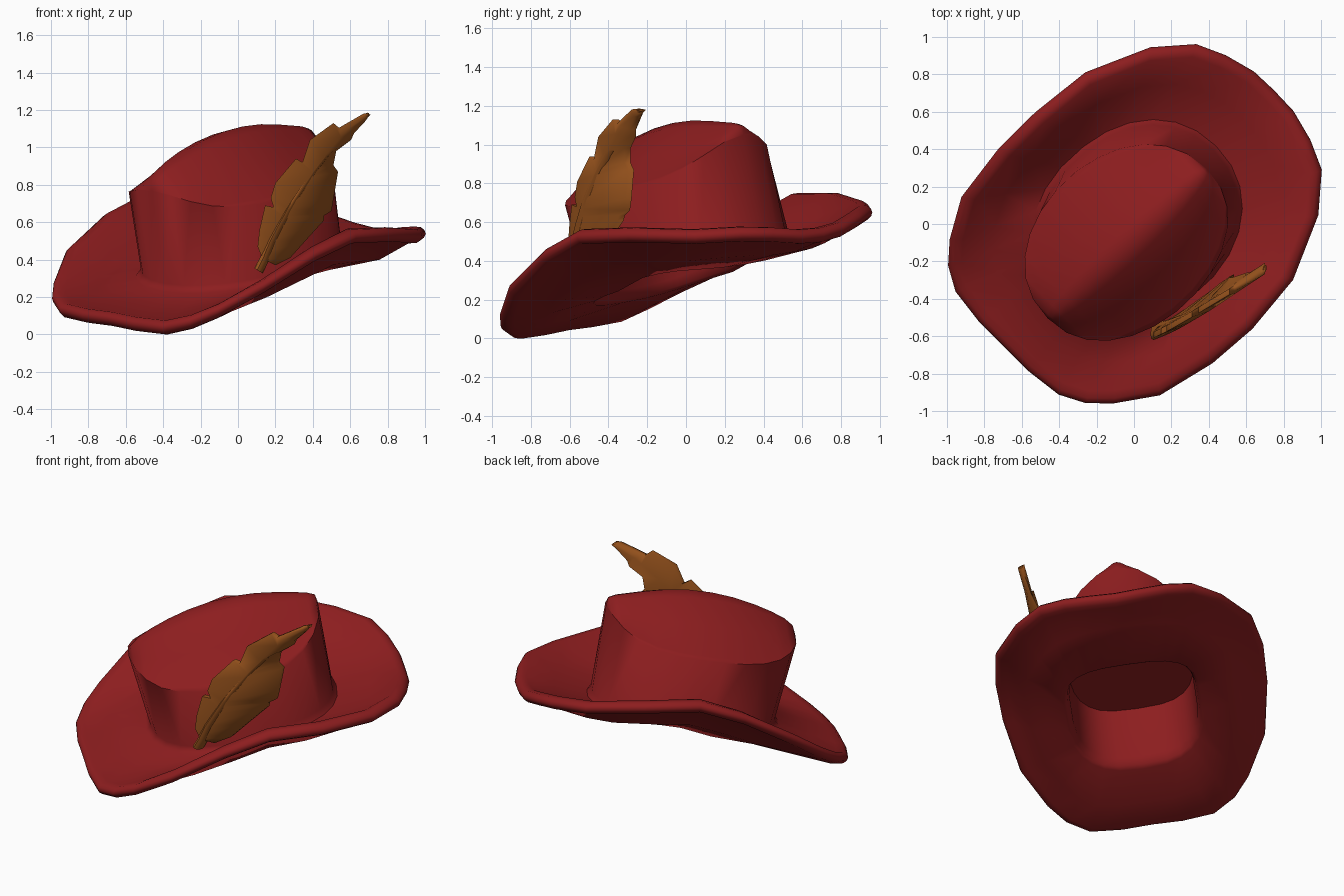
import bpy, bmesh, math
from mathutils import Vector

if "Cube" in bpy.data.objects:
    bpy.data.objects.remove(bpy.data.objects["Cube"])


def material(name, rgb):
    m = bpy.data.materials.new(name)
    m.diffuse_color = (*rgb, 1)
    m.use_nodes = True
    m.node_tree.nodes["Principled BSDF"].inputs["Base Color"].default_value = m.diffuse_color
    return m


RED = material("deep red felt", (0.265, 0.0125, 0.0135))
BROWN = material("tawny brown", (0.31, 0.086, 0.012))


def skin(bm, rows, capped=False):
    """Join neighbouring closed rings of vertices with quads."""
    n = len(rows[0])
    for a, b in zip(rows, rows[1:]):
        for j in range(n):
            k = (j + 1) % n
            bm.faces.new((a[j], a[k], b[k], b[j]))
    if capped:
        bm.faces.new(rows[0])
        bm.faces.new(rows[-1])


def finish(bm, name, mat, angle):
    bmesh.ops.remove_doubles(bm, verts=bm.verts, dist=0.0005)
    bmesh.ops.recalc_face_normals(bm, faces=bm.faces)
    me = bpy.data.meshes.new(name)
    bm.to_mesh(me)
    bm.free()
    me.materials.append(mat)
    ob = bpy.data.objects.new(name, me)
    bpy.context.collection.objects.link(ob)
    bpy.ops.object.select_all(action='DESELECT')
    ob.select_set(True)
    bpy.context.view_layer.objects.active = ob
    bpy.ops.object.shade_smooth_by_angle(angle=math.radians(angle))
    return ob


# Half outline of the brim edge, front to back: along, sideways, height
BRIM = [(-.955, 0, .085), (-.955, .19, .08), (-.93, .39, .085), (-.86, .52, .13),
        (-.755, .62, .2), (-.55, .75, .345), (-.23, .81, .52), (.05, .82, .62),
        (.39, .785, .625), (.73, .635, .60), (.915, .475, .595), (.985, .32, .575),
        (1.03, .15, .545), (1.035, 0, .535)]
N = len(BRIM) - 1
ROLL = 0.12
YAW = 0.026


def plane(u):
    return 0.34 + 0.2 * u          # the tilted plane the crown sits on


def place(u, v, h):
    """Hat space (along, sideways, height) to the turned and rolled world."""
    z = h + ROLL * v
    v -= 0.085 * (h - plane(u)) + YAW * u
    return Vector(((u - v) * .7071, (u + v) * .7071, z))


def turn(i):
    """Cosine and sine of the ring angle, exact at both ends."""
    t = math.pi * i / N
    return math.cos(t), (math.sin(t) if 0 < i < N else 0.0)


def base(i, grow=0.0, dh=0.0, power=0.93):
    c, s = turn(i)
    u = 0.02 - (0.56 + grow) * math.copysign(abs(c) ** power, c)
    lift = 0.06 * s ** 2 * (0.5 if c > 0 else 1)
    return u, (0.47 + grow) * s ** power, plane(u) + dh + lift


def edge(i, inset, dh):
    u, v, h = BRIM[i]
    d = Vector((u, v)).normalized() * inset
    return u - d.x, v - (d.y if v else 0), h + dh


def brim_mid(i, f, dh):
    p = Vector(base(i)).lerp(Vector(BRIM[i]), f)
    return p.x, p.y, p.z + dh - 0.02 * turn(i)[1]


def crown(i, f, drop):
    """Crown top: f = 1 at the rim, 0 at the ridge along the middle."""
    c, s = turn(i)
    u = -0.1 - 0.583 * c
    ends = (0.09 if c > 0 else 0.14) * abs(c) ** 5
    rim = 0.475 + ends
    ridge = rim + (0.305 - ends * .4) * s ** 0.9
    return u, 0.46 * s ** .9 * f, plane(u) + ridge + (rim - ridge) * drop


def opening(i, grow, dh, power):
    """Squarish hole for the head, a little shorter at the back."""
    u, v, h = base(i, grow, dh, power)
    return (u if u < 0 else u * .87), v + .01 * turn(i)[1], h


def hollow(i, f):
    """Flat ceiling of the opening."""
    u, v, h = opening(i, -.1, 0, .65)
    return u, v * f, plane(u) + .335


# Hat: rings from the ridge, down the crown, round the brim and up inside
RINGS = [lambda i: crown(i, 0, 0), lambda i: crown(i, .17, .08),
         lambda i: crown(i, .5, .5), lambda i: crown(i, .93, .96),
         lambda i: crown(i, 1, 1.02),
         lambda i: base(i, .0, .04), lambda i: base(i, .025, .005),
         lambda i: brim_mid(i, .5, .02), lambda i: edge(i, .07, .035),
         lambda i: edge(i, .03, .035), lambda i: edge(i, .008, .018),
         lambda i: edge(i, 0, 0), lambda i: edge(i, .008, -.02),
         lambda i: edge(i, .03, -.038), lambda i: edge(i, .07, -.042),
         lambda i: brim_mid(i, .5, -.048), lambda i: opening(i, -.06, -.06, .75),
         lambda i: opening(i, -.085, -.045, .67), lambda i: opening(i, -.1, 0, .65),
         lambda i: hollow(i, 1), lambda i: hollow(i, 0)]

bm = bmesh.new()
rows = []
for ring in RINGS:
    row = []
    for j in range(2 * N):
        u, v, h = ring(j if j <= N else 2 * N - j)
        row.append(bm.verts.new(place(u, v if j <= N else -v, h)))
    rows.append(row)
skin(bm, rows)
finish(bm, "hat", RED, 62)

# Feather: stations of left edge, shaft and right edge as (x, z) pairs
VANE = [(.12, .43, .14, .40, .20, .37), (.105, .47, .155, .44, .28, .41),
        (.115, .56, .18, .50, .36, .50), (.145, .69, .225, .585, .46, .61),
        (.19, .68, .25, .63, .46, .635), (.175, .73, .27, .67, .50, .66),
        (.20, .81, .30, .72, .51, .72), (.31, .94, .38, .84, .535, .87),
        (.345, .92, .40, .87, .51, .905), (.385, 1.04, .46, .95, .525, .98),
        (.51, 1.13, .55, 1.055, .605, 1.04), (.54, 1.105, .585, 1.095, .62, 1.075),
        (.67, 1.18, .68, 1.165, .685, 1.145), (.70, 1.185, .70, 1.18, .70, 1.17)]


def on_feather(x, z, off=0.0):
    return Vector((x, -.59 + .57 * (x - .1) - off, z))


def bow(z):
    """Bulge of the feather, greatest half way up."""
    return math.sin(math.pi * min(1, max(0, (z - .34) / .84)))


bm = bmesh.new()
rows = []
for lx, lz, qx, qz, rx, rz in VANE:
    b = bow(qz)
    left, mid, right = .012 * b, .03 * b - .01, -.06 * b
    pts = [(lx, lz, left + .016), (qx, qz, mid + .03), (rx, rz, right + .016),
           (rx, rz, right - .016), (qx, qz, mid - .03), (lx, lz, left - .016)]
    rows.append([bm.verts.new(on_feather(*p)) for p in pts])
skin(bm, rows, True)
finish(bm, "feather_vane", BROWN, 75)

# Shaft: tapering tube along the middle of the vane
bm = bmesh.new()
path = [(.11, .34)] + [(s[2], s[3]) for s in VANE]
rows = []
for n, (x, z) in enumerate(path):
    r = 0.028 - 0.016 * n / (len(path) - 1)
    ring = []
    for j in range(10):
        a = math.tau * j / 10
        p = on_feather(x + r * .8 * math.cos(a), z - r * .5 * math.cos(a),
                       .03 * bow(z) - .01 + 1.6 * r * math.sin(a))
        ring.append(bm.verts.new(p))
    rows.append(ring)
skin(bm, rows, True)
finish(bm, "feather_shaft", BROWN, 60)
